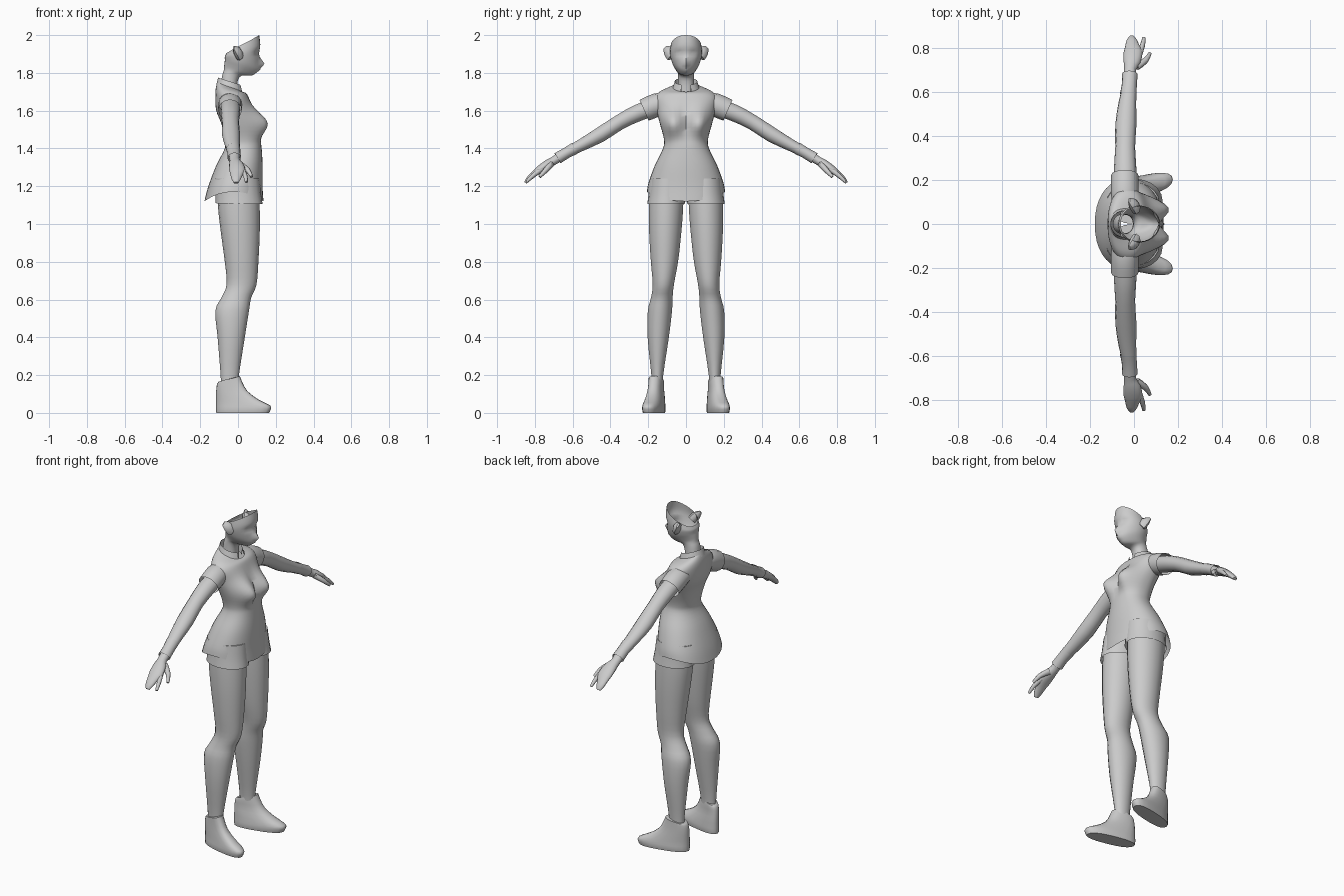
import bpy, bmesh, math
from mathutils import Vector

grey = bpy.data.materials.new("plain grey")
grey.diffuse_color = (0.6, 0.6, 0.6, 1)


def smooth_rows(rows, k):
    """Catmull-Rom interpolation between rows of ring parameters."""
    out = []
    for i in range(len(rows) - 1):
        p0, p1, p2, p3 = (rows[max(0, min(len(rows) - 1, i + d))] for d in (-1, 0, 1, 2))
        for j in range(k):
            t = j / k
            out.append([0.5 * (2 * b + (c - a) * t + (2 * a - 5 * b + 4 * c - d) * t * t
                               + (3 * b - a - 3 * c + d) * t ** 3)
                        for a, b, c, d in zip(p0, p1, p2, p3)])
    return out + [list(rows[-1])]


def skin(name, rings, caps=(False, False), closed=True):
    """Join rings of points into a smooth surface."""
    bm = bmesh.new()
    vs = [[bm.verts.new(p) for p in r] for r in rings]
    n = len(rings[0])
    for a, b in zip(vs, vs[1:]):
        for i in range(n if closed else n - 1):
            j = (i + 1) % n
            bm.faces.new((a[i], a[j], b[j], b[i]))
    for use, ring in zip(caps, (vs[0], vs[-1])):
        if use:
            bm.faces.new(ring)
    bmesh.ops.recalc_face_normals(bm, faces=bm.faces)
    me = bpy.data.meshes.new(name)
    bm.to_mesh(me)
    bm.free()
    me.materials.append(grey)
    ob = bpy.data.objects.new(name, me)
    bpy.context.collection.objects.link(ob)
    bpy.context.view_layer.objects.active = ob
    ob.select_set(True)
    bpy.ops.object.shade_smooth_by_angle(angle=math.radians(50))
    ob.select_set(False)
    return ob


def stack(name, rows, n=20, k=3, p=2.0, side=1, bumps=(), shear=0, gap=0, **kw):
    """Loft of level rings: back x, front x, centre y, half width, back z, front z, dip, front taper."""
    rings = []
    for xb, xf, yc, ry, zb, zf, dip, taper in smooth_rows(rows, k):
        ring = []
        for i in range(n):
            a = gap + (2 * math.pi - 2 * gap) * i / (n - 1) if gap else 2 * math.pi * i / n
            c, s = math.cos(a), math.sin(a)
            cp = math.copysign(abs(c) ** (2 / p), c)
            sp = math.copysign(abs(s) ** (2 / p), s)
            x = (xb + xf) / 2 + (xf - xb) / 2 * cp
            y = yc + ry * sp * (1 - taper * max(c, 0)) + shear * (x + 0.1)
            z = (zb + zf) / 2 + (zf - zb) / 2 * c + dip * c * c
            if c > 0:
                for by, bz, sy, sz, amp in bumps:
                    x += amp * math.sqrt(c) * math.exp(-((abs(y) - by) / sy) ** 2 - ((z - bz) / sz) ** 2)
            ring.append((x, side * y, z))
        rings.append(ring)
    return skin(name, rings, **kw)


def tube(name, rows, side, n=12, k=2, caps=(True, True)):
    """Tube along a path: x, y, z, radius along x, radius across."""
    rows = smooth_rows(rows, k)
    pts = [Vector(r[:3]) for r in rows]
    rings = []
    for i, r in enumerate(rows):
        t = (pts[min(i + 1, len(pts) - 1)] - pts[max(i - 1, 0)]).normalized()
        v = t.cross(Vector((1, 0, 0))).normalized()
        u = v.cross(t)
        ring = []
        for j in range(n):
            a = 2 * math.pi * j / n
            q = pts[i] + u * r[3] * math.cos(a) + v * r[4] * math.sin(a)
            ring.append((q.x, side * q.y, q.z))
        rings.append(ring)
    return skin(name, rings, caps)


# Shirt body with bust, waist and flared hem
stack("shirt", [
    (-.178, .135, 0, .207, 1.17, 1.17, -.05, 0),
    (-.157, .13, 0, .198, 1.22, 1.22, -.02, 0),
    (-.115, .13, 0, .165, 1.31, 1.31, 0, 0),
    (-.07, .125, 0, .122, 1.40, 1.40, 0, 0),
    (-.07, .115, 0, .117, 1.45, 1.45, 0, 0),
    (-.088, .10, 0, .138, 1.53, 1.53, 0, 0),
    (-.115, .08, 0, .155, 1.60, 1.60, 0, 0),
    (-.12, .06, 0, .165, 1.67, 1.66, 0, 0),
    (-.118, .045, 0, .135, 1.715, 1.69, 0, 0),
    (-.11, .025, 0, .07, 1.75, 1.70, 0, 0)],
    n=36, k=4, p=2.2, bumps=[(.075, 1.535, .055, .07, .075)])

# Folded collar, open at the front
stack("collar", [
    (-.105, .012, 0, .058, 1.72, 1.69, 0, 0),
    (-.106, .018, 0, .06, 1.775, 1.735, 0, 0),
    (-.116, .034, 0, .076, 1.735, 1.675, 0, 0)],
    k=1, gap=.4, closed=False)

# Neck and face, open along the hairline
stack("head", [
    (-.095, -.005, 0, .045, 1.70, 1.68, 0, 0),
    (-.085, -.002, 0, .042, 1.78, 1.755, 0, 0),
    (-.076, .02, 0, .043, 1.81, 1.785, 0, .1),
    (-.074, .075, 0, .05, 1.83, 1.787, 0, .35),
    (-.072, .108, 0, .064, 1.85, 1.815, 0, .3),
    (-.07, .112, 0, .075, 1.865, 1.85, 0, .2),
    (-.07, .112, 0, .084, 1.885, 1.905, 0, .1),
    (-.066, .118, 0, .084, 1.895, 1.95, 0, .1),
    (-.06, .112, 0, .08, 1.905, 2.0, 0, .1)],
    n=28, p=2.2, bumps=[(0, 1.85, .014, .022, .028), (.036, 1.905, .02, .014, -.012),
                        (0, 1.815, .02, .008, .006)])

for side, tag in ((1, "left"), (-1, "right")):
    # Ears
    tube(tag + "_ear", [(.01, .07, 1.89, .022, .035), (-.005, .092, 1.915, .022, .03),
                        (-.022, .108, 1.935, .006, .014)], side, n=8)
    # Sleeves
    tube(tag + "_sleeve", [(-.04, .09, 1.645, .06, .05), (-.042, .15, 1.632, .063, .062),
                           (-.042, .222, 1.602, .062, .06)], side, n=16, caps=(True, False))
    # Arm and mitten of joined fingers
    tube(tag + "_arm", [
        (-.04, .14, 1.63, .05, .045), (-.04, .25, 1.59, .051, .046),
        (-.04, .35, 1.54, .045, .041), (-.037, .45, 1.475, .048, .041),
        (-.03, .55, 1.42, .04, .033), (-.02, .63, 1.378, .032, .027),
        (-.018, .70, 1.335, .027, .023), (-.01, .735, 1.315, .038, .024),
        (-.004, .78, 1.285, .043, .02), (-.008, .81, 1.26, .032, .016),
        (-.01, .835, 1.237, .024, .013), (-.01, .85, 1.218, .012, .008)], side, n=14)
    tube(tag + "_finger", [(.02, .765, 1.29, .016, .014), (.038, .81, 1.256, .012, .012),
                           (.045, .845, 1.222, .008, .007)], side, n=8)
    tube(tag + "_thumb", [(.01, .715, 1.315, .02, .016), (.052, .742, 1.285, .014, .014),
                          (.072, .775, 1.25, .008, .008)], side, n=8)
    # Wrist cuff
    tube(tag + "_cuff", [(-.026, .59, 1.40, .038, .033), (-.021, .635, 1.375, .034, .03),
                         (-.019, .68, 1.348, .036, .032)], side, n=14, caps=(False, False))
    # Leg
    stack(tag + "_leg", [
        (-.11, .11, .102, .092, 1.20, 1.20, 0, 0),
        (-.105, .115, .106, .092, 1.08, 1.08, 0, 0),
        (-.09, .115, .11, .086, .95, .95, 0, 0),
        (-.07, .108, .114, .073, .80, .80, 0, 0),
        (-.06, .098, .12, .057, .68, .68, 0, 0),
        (-.088, .07, .128, .058, .61, .61, 0, 0),
        (-.12, .058, .138, .065, .54, .54, 0, 0),
        (-.108, .036, .147, .057, .40, .40, 0, 0),
        (-.092, .005, .152, .032, .20, .20, 0, 0),
        (-.09, .0, .152, .03, .12, .12, 0, 0)],
        n=18, side=side, caps=(True, True))
    # Shorts leg
    stack(tag + "_shorts", [
        (-.125, .115, .095, .095, 1.24, 1.24, 0, 0),
        (-.12, .122, .1, .098, 1.16, 1.16, 0, 0),
        (-.12, .13, .105, .1, 1.11, 1.105, 0, 0)],
        side=side, caps=(True, False))
    # Shoe, toe turned outward
    stack(tag + "_shoe", [
        (-.115, .165, .142, .046, 0, 0, 0, 0),
        (-.116, .174, .142, .049, .02, .02, 0, 0),
        (-.116, .17, .142, .047, .05, .04, 0, 0),
        (-.116, .11, .143, .043, .085, .07, 0, 0),
        (-.115, .05, .145, .038, .125, .115, 0, 0),
        (-.11, .022, .145, .037, .155, .165, 0, 0),
        (-.102, .01, .146, .036, .165, .195, 0, 0)],
        k=2, p=2.5, side=side, shear=.22, caps=(True, True))
